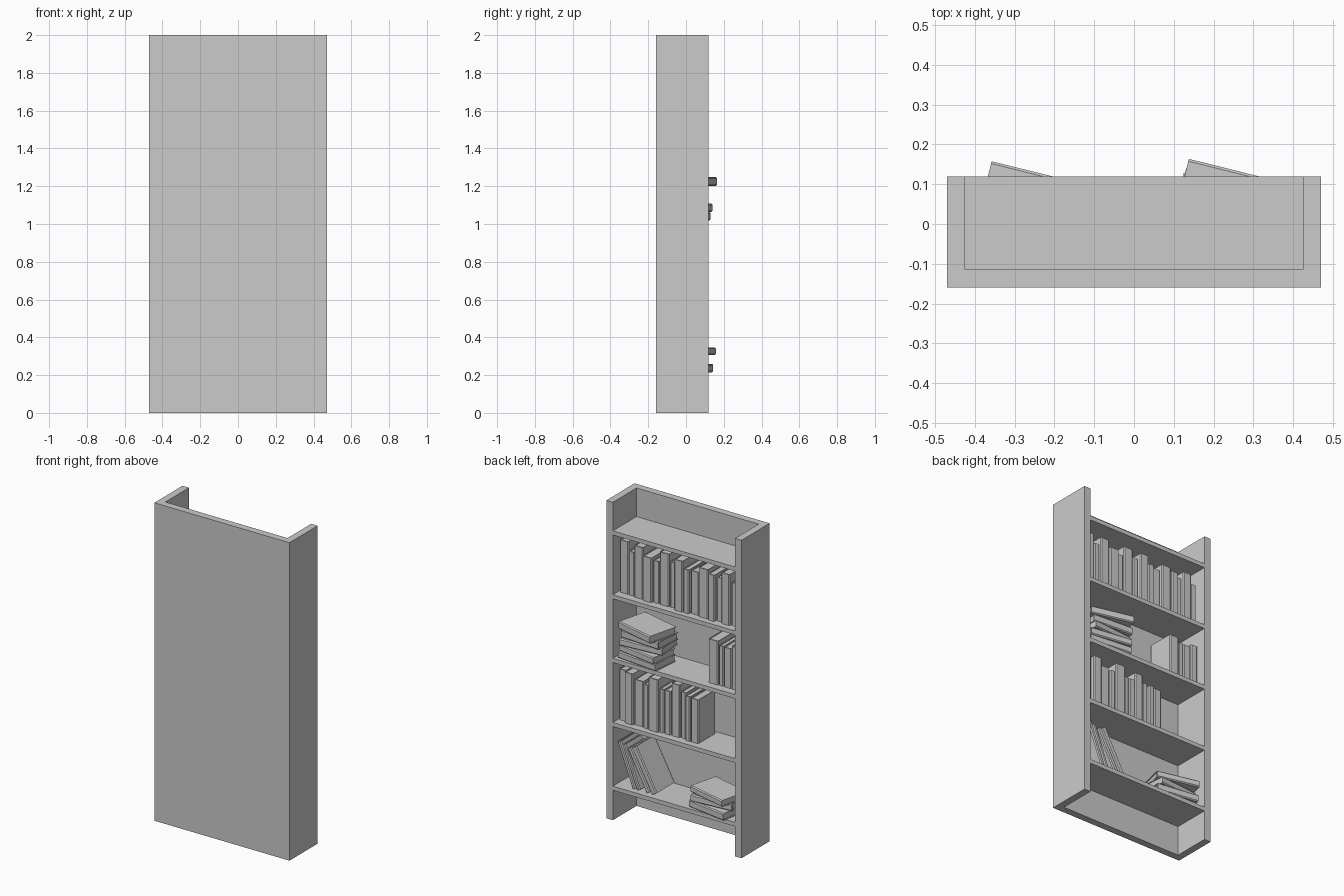
import bpy, bmesh, random
from math import radians, sin, cos
from mathutils import Matrix, Vector

if "Cube" in bpy.data.objects:
    bpy.data.objects.remove(bpy.data.objects["Cube"])

random.seed(4)


def extrude_profile(bm, pts, z0, z1):
    """Prism from an (x, y) outline between two heights."""
    face = bm.faces.new([bm.verts.new((x, y, z0)) for x, y in pts])
    ext = bmesh.ops.extrude_face_region(bm, geom=[face])
    verts = [v for v in ext["geom"] if isinstance(v, bmesh.types.BMVert)]
    bmesh.ops.translate(bm, verts=verts, vec=(0, 0, z1 - z0))


def rect(x0, x1, y0, y1):
    return [(x0, y0), (x1, y0), (x1, y1), (x0, y1)]


def finish(bm, name, matrix=Matrix()):
    bmesh.ops.recalc_face_normals(bm, faces=bm.faces)
    mesh = bpy.data.meshes.new(name)
    bm.to_mesh(mesh)
    bm.free()
    obj = bpy.data.objects.new(name, mesh)
    obj.matrix_world = matrix
    bpy.context.collection.objects.link(obj)
    return obj


def book(name, t, d, h, matrix):
    """Hardback centred on its origin: thickness x, depth y (spine +y), height z."""
    a, e, b = t / 2, d / 2, 0.004
    c = min(0.006, t / 4)
    bm = bmesh.new()
    # folded cover with chamfered spine
    extrude_profile(bm, [(-a, -e), (-a, e - c), (-a + c, e), (a - c, e), (a, e - c), (a, -e),
                         (a - b, -e), (a - b, e - 2 * b), (-a + b, e - 2 * b), (-a + b, -e)],
                    -h / 2, h / 2)
    # page block, inset on the three open edges
    extrude_profile(bm, rect(-a + b, a - b, -e + 0.006, e - 2 * b), -h / 2 + 0.005, h / 2 - 0.005)
    return finish(bm, name, matrix)


def standing_row(name, x, z, sizes):
    """Upright books placed from x towards -x; sizes are (thickness, height)."""
    for t, h in sizes:
        d = 0.55 * h + random.uniform(0.01, 0.03)
        front = random.uniform(0.065, 0.09)
        book(name, t - 0.003, d, h, Matrix.Translation((x - t / 2, front - d / 2, z + h / 2)))
        x -= t


def stack(name, z, items):
    """Flat books; items are (x, y, turn, thickness, depth, height)."""
    for x, y, turn, t, d, h in items:
        m = (Matrix.Translation((x, y, z + t / 2)) @ Matrix.Rotation(radians(turn), 4, 'Z')
             @ Matrix.Rotation(radians(90), 4, 'Y'))
        book(name, t - 0.001, d, h, m)
        z += t


# carcass: two sides and the back as one U-shaped section
W, I, F, B, BI = 0.47, 0.425, 0.12, -0.16, -0.115
bm = bmesh.new()
extrude_profile(bm, [(-W, B), (W, B), (W, F), (I, F), (I, BI), (-I, BI), (-I, F), (-W, F)], 0, 2)
finish(bm, "bookcase_carcass")

# shelves
tops = [0.214, 0.615, 1.018, 1.418, 1.82]
for z in tops:
    bm = bmesh.new()
    extrude_profile(bm, rect(-I, I, BI, F), z - 0.026, z)
    finish(bm, "shelf")

# full row on the fourth shelf
standing_row("upright_book", 0.415, tops[3],
             [(.062, .33), (.042, .275), (.065, .325), (.065, .28), (.045, .265), (.07, .33),
              (.042, .285), (.062, .32), (.042, .275), (.06, .27), (.07, .31), (.048, .29),
              (.042, .275), (.062, .32), (.045, .27)])

# partial row on the second shelf
standing_row("upright_book", 0.42, tops[1],
             [(.05, .32), (.06, .32), (.065, .285), (.04, .275), (.07, .33), (.036, .275),
              (.045, .275), (.062, .33), (.04, .29), (.038, .28), (.055, .275)])

# short row on the third shelf
standing_row("upright_book", -0.205, tops[2], [(.07, .275), (.035, .25), (.055, .25), (.05, .27)])

# flat stack on the third shelf
stack("stacked_book", tops[2],
      [(.255, .025, -6, .045, .18, .28), (.25, .03, -9, .045, .18, .27),
       (.25, .015, 5, .045, .18, .28), (.24, .02, -4, .048, .18, .27),
       (.245, .034, -14, .048, .20, .27)])

# flat stack on the bottom shelf
stack("stacked_book", tops[0],
      [(-.24, .034, -9, .046, .18, .27), (-.24, .015, 5, .045, .18, .27),
       (-.25, .033, -14, .042, .19, .27)])

# leaning books on the bottom shelf: (lowest corner x, lean, thickness, depth, length)
for x, lean, t, d, h in [(.312, 21, .028, .18, .29), (.281, 21.5, .026, .16, .28),
                         (.215, 28, .033, .17, .28), (.176, 28.5, .038, .18, .295)]:
    m = (Matrix.Translation((x, .09 - d / 2, tops[0])) @ Matrix.Rotation(radians(lean), 4, 'Y')
         @ Matrix.Translation((-t / 2, 0, h / 2)))
    book("leaning_book", t - 0.001, d, h, m)
